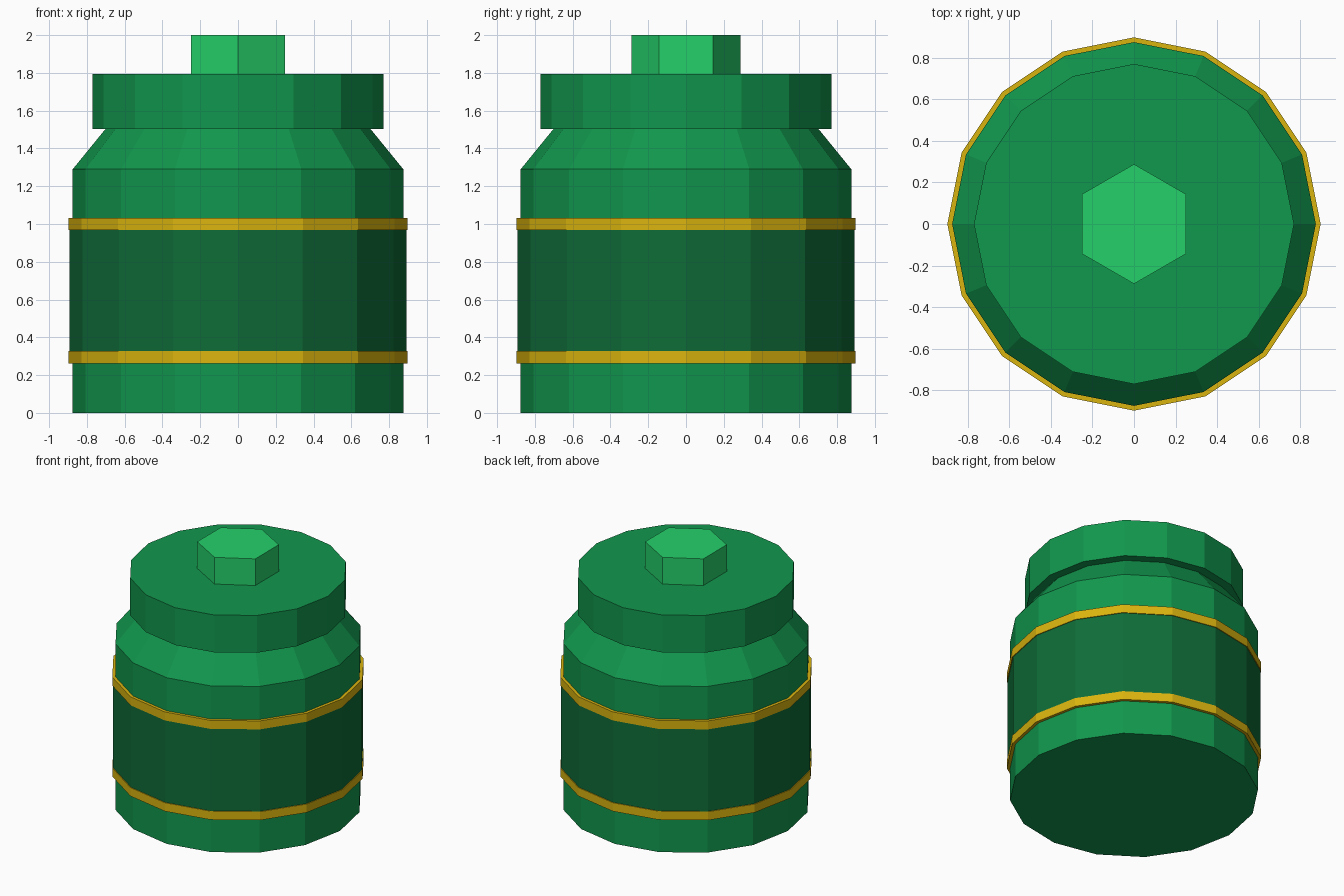
import bpy, bmesh, math

if "Cube" in bpy.data.objects:
    bpy.data.objects.remove(bpy.data.objects["Cube"])


def material(name, srgb):
    """Flat colour given as 0-255 sRGB, stored as linear."""
    m = bpy.data.materials.new(name)
    lin = [((c / 255 + 0.055) / 1.055) ** 2.4 if c > 10 else c / 255 / 12.92 for c in srgb]
    m.diffuse_color = (*lin, 1)
    m.use_nodes = True
    m.node_tree.nodes["Principled BSDF"].inputs["Base Color"].default_value = m.diffuse_color
    return m


green = material("green", (17, 151, 77))
dark_green = material("dark_green", (15, 108, 56))
gold = material("gold", (218, 180, 14))
light_green = material("light_green", (37, 208, 106))


def lathe(name, profile, sides, mat, ring=False):
    """Flat-faced solid of revolution from (radius, z) points, a corner on the y axis.
    ring=True joins the last loop to the first; otherwise both ends are capped."""
    bm = bmesh.new()
    angles = [math.pi / 2 + math.tau * i / sides for i in range(sides)]
    loops = [[bm.verts.new((r * math.cos(a), r * math.sin(a), z)) for a in angles]
             for r, z in profile]
    pairs = list(zip(loops, loops[1:]))
    if ring:
        pairs.append((loops[-1], loops[0]))
    else:
        bm.faces.new(loops[0])
        bm.faces.new(loops[-1])
    for low, high in pairs:
        for i in range(sides):
            j = (i + 1) % sides
            bm.faces.new((low[i], low[j], high[j], high[i]))
    bmesh.ops.recalc_face_normals(bm, faces=bm.faces)
    mesh = bpy.data.meshes.new(name)
    bm.to_mesh(mesh)
    bm.free()
    mesh.materials.append(mat)
    obj = bpy.data.objects.new(name, mesh)
    bpy.context.collection.objects.link(obj)
    return obj


def hoop(name, radius, z0, z1, mat):
    """Closed ring whose inner wall is sunk into the body."""
    inner = 0.86
    return lathe(name, [(inner, z0), (radius, z0), (radius, z1), (inner, z1)], 16, mat, ring=True)


# Body with sloping shoulder
lathe("body", [(0.875, 0), (0.875, 1.29), (0.70, 1.505)], 16, green)

# Dark wrap around the middle, held by two gold bands
hoop("middle_wrap", 0.892, 0.30, 1.0, dark_green)
hoop("lower_band", 0.898, 0.262, 0.328, gold)
hoop("upper_band", 0.898, 0.967, 1.033, gold)

# Lid and its six-sided knob
lathe("lid", [(0.77, 1.503), (0.77, 1.793)], 16, green)
lathe("knob", [(0.288, 1.793), (0.288, 2.0)], 6, light_green)
